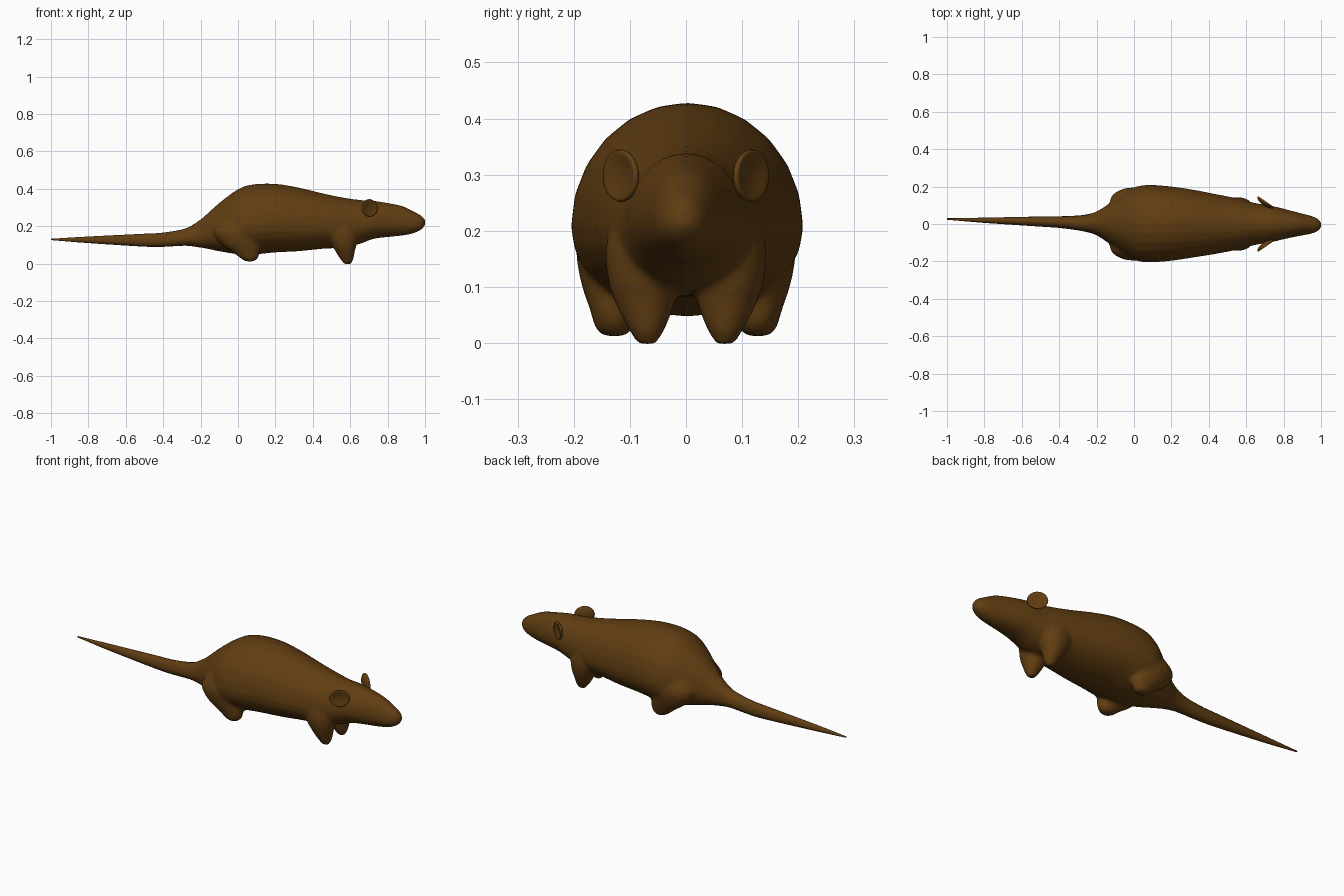
import bpy, bmesh, math
from mathutils import Vector, Matrix

if "Cube" in bpy.data.objects:
    bpy.data.objects.remove(bpy.data.objects["Cube"])

fur = bpy.data.materials.new("brown_fur")
fur.diffuse_color = (0.118, 0.047, 0.006, 1)
fur.use_nodes = True
fur.node_tree.nodes["Principled BSDF"].inputs["Base Color"].default_value = fur.diffuse_color


def spline(rows, steps):
    """Smoothly resample rows of numbers."""
    out = []
    for i in range(len(rows) - 1):
        a, b = rows[max(i - 1, 0)], rows[i]
        c, d = rows[i + 1], rows[min(i + 2, len(rows) - 1)]
        for s in range(steps):
            t = s / steps
            out.append([0.5 * (2 * q + (r - p) * t + (2 * p - 5 * q + 4 * r - e) * t * t
                               + (3 * q - p - 3 * r + e) * t ** 3)
                        for p, q, r, e in zip(a, b, c, d)])
    return out + [list(rows[-1])]


def loft(bm, rings):
    """Skin a list of point rings and cap both ends."""
    vs = [[bm.verts.new(p) for p in ring] for ring in rings]
    n = len(vs[0])
    faces = [bm.faces.new((a[k], a[(k + 1) % n], b[(k + 1) % n], b[k]))
             for a, b in zip(vs, vs[1:]) for k in range(n)]
    faces += [bm.faces.new(vs[0][::-1]), bm.faces.new(vs[-1])]
    bmesh.ops.recalc_face_normals(bm, faces=faces)


def trunk_ring(row, n=24):
    """Cross-section whose widest level lies below the middle."""
    x, top, bot, w, yc = row
    mid = bot + 0.42 * (top - bot)
    ring = []
    for k in range(n):
        a = 2 * math.pi * k / n
        s = math.sin(a)
        ring.append((x, yc + w * math.cos(a), mid + s * ((top - mid) if s > 0 else (mid - bot))))
    return ring


def leg_ring(row, side, n=16):
    x, y, z, rx, ry = row
    return [(x + rx * math.cos(2 * math.pi * k / n),
             side * (y + ry * math.sin(2 * math.pi * k / n)), z) for k in range(n)]


def make(name, bm):
    me = bpy.data.meshes.new(name)
    bm.to_mesh(me)
    bm.free()
    me.materials.append(fur)
    me.shade_smooth()
    ob = bpy.data.objects.new(name, me)
    bpy.context.collection.objects.link(ob)
    return ob


# x, top, bottom, half width, sideways offset
tail_rows = [
    (-1.0, .133, .126, .004, .027), (-.8, .145, .110, .014, .02),
    (-.5, .160, .091, .027, .013), (-.4, .166, .090, .031, .01),
    (-.28, .188, .096, .042, .005), (-.2, .235, .086, .060, .003)]
body_rows = [
    (-.28, .186, .097, .040, .005), (-.2, .237, .086, .064, .003),
    (-.1, .325, .066, .130, .002), (0, .398, .050, .193, .002),
    (.08, .424, .048, .207, .002), (.2, .427, .060, .199, .002),
    (.32, .408, .066, .181, .002), (.45, .377, .079, .158, 0),
    (.55, .356, .085, .138, 0), (.65, .341, .105, .112, 0),
    (.72, .337, .131, .101, 0), (.80, .325, .142, .082, 0),
    (.88, .308, .150, .063, -.002), (.94, .279, .163, .050, -.004),
    (.98, .257, .182, .035, -.005), (1.0, .235, .205, .014, -.005)]
hind_rows = [
    (.02, .10, .26, .09, .06), (.00, .12, .18, .13, .075),
    (.01, .128, .11, .105, .060), (.045, .129, .06, .072, .043),
    (.06, .128, .027, .045, .034), (.062, .128, .012, .022, .02)]
fore_rows = [
    (.54, .075, .23, .07, .05), (.55, .082, .17, .088, .062),
    (.565, .077, .11, .072, .062), (.572, .073, .07, .054, .053),
    (.582, .070, .025, .036, .033), (.586, .070, -.002, .018, .017)]

# Body with head and legs, fused into one skin
bm = bmesh.new()
loft(bm, [trunk_ring(r) for r in spline(body_rows, 4)])
for side in (1, -1):
    for rows in (hind_rows, fore_rows):
        loft(bm, [leg_ring(r, side) for r in spline(rows, 4)])
body = make("body", bm)
rm = body.modifiers.new("fuse", 'REMESH')
rm.mode = 'VOXEL'
rm.voxel_size = 0.009
rm.use_smooth_shade = True
sm = body.modifiers.new("soften", 'SMOOTH')
sm.factor = 0.5
sm.iterations = 6

# Tail
bm = bmesh.new()
loft(bm, [trunk_ring(r, 16) for r in spline(tail_rows, 4)])
make("tail", bm)

# Cupped ears, leaning back and outward
for side, name in ((1, "left_ear"), (-1, "right_ear")):
    bm = bmesh.new()
    bmesh.ops.create_uvsphere(bm, u_segments=20, v_segments=12, radius=1)
    along = Vector((-.80, side * .55, .1)).normalized()
    face = Vector((.55, side * .80, 0)).normalized()
    up = face.cross(along) * side
    if up.z < 0:
        up = -up
    for v in bm.verts:
        a, b, c = v.co
        r2 = a * a + b * b
        # hollow the outward side and curl the rim
        depth = c * .011 + .016 * (r2 - .5) * (1 if c > 0 else .5)
        v.co = Vector((.70, side * .112, .298)) + along * a * .052 + up * b * .047 + face * depth
    bmesh.ops.recalc_face_normals(bm, faces=bm.faces)
    make(name, bm)

# Small nose tip
bm = bmesh.new()
bmesh.ops.create_uvsphere(bm, u_segments=14, v_segments=10, radius=1,
                          matrix=Matrix.Translation((.975, -.005, .228)) @ Matrix.Diagonal((.025, .022, .02, 1)))
make("nose", bm)
